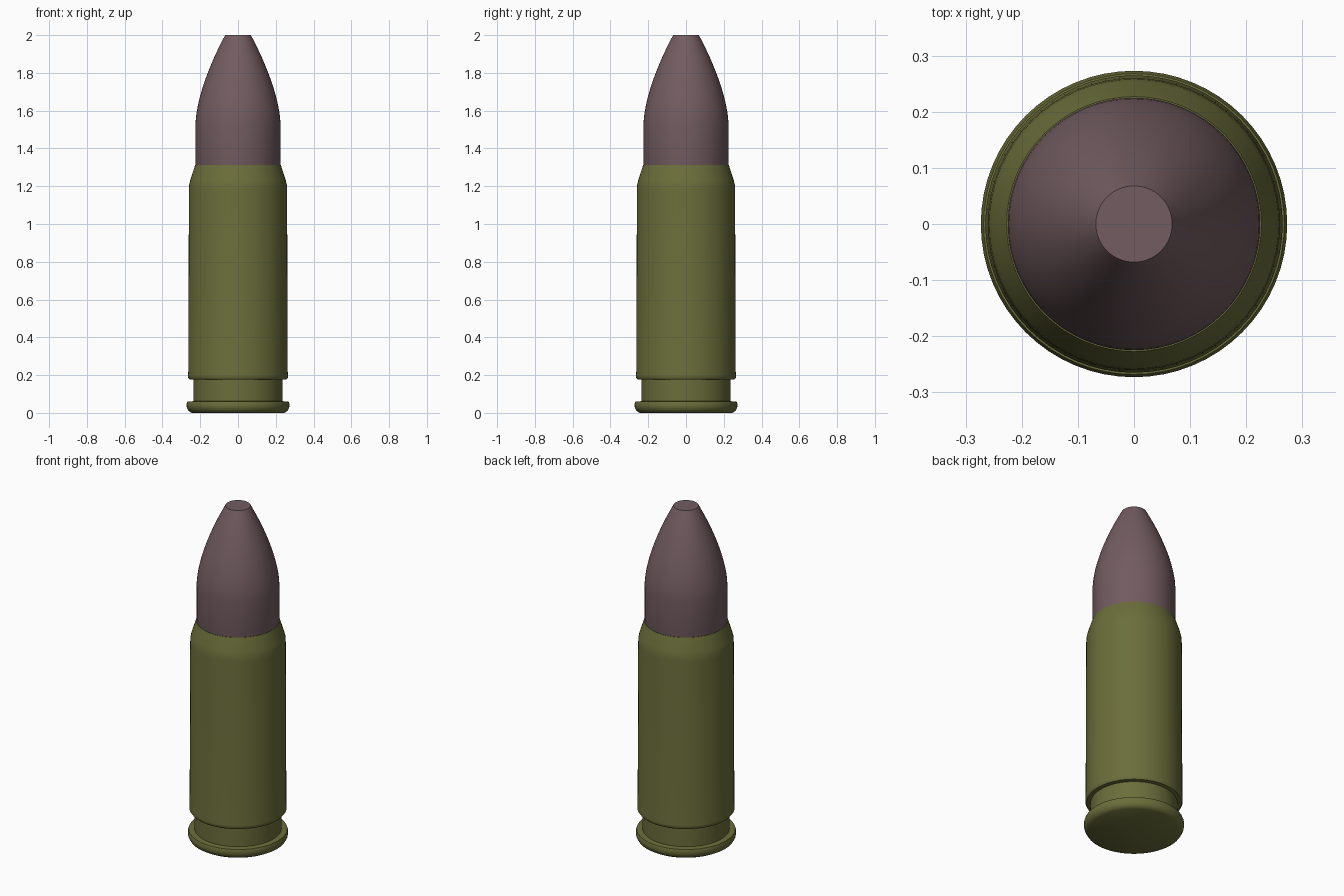
import bpy, bmesh, math

if "Cube" in bpy.data.objects:
    bpy.data.objects.remove(bpy.data.objects["Cube"])

SIDES = 64


def material(name, rgb):
    m = bpy.data.materials.new(name)
    m.diffuse_color = (*rgb, 1)
    m.use_nodes = True
    m.node_tree.nodes["Principled BSDF"].inputs["Base Color"].default_value = m.diffuse_color
    return m


def lathe(name, profile, mat):
    """Revolve (radius, z) points about z and cap both ends."""
    bm = bmesh.new()
    rings = []
    for r, z in profile:
        rings.append([bm.verts.new((r * math.cos(2 * math.pi * i / SIDES),
                                    r * math.sin(2 * math.pi * i / SIDES), z))
                      for i in range(SIDES)])
    for a, b in zip(rings, rings[1:]):
        for i in range(SIDES):
            j = (i + 1) % SIDES
            bm.faces.new((a[i], a[j], b[j], b[i]))
    bm.faces.new(rings[0][::-1])
    bm.faces.new(rings[-1])
    mesh = bpy.data.meshes.new(name)
    bm.to_mesh(mesh)
    bm.free()
    mesh.materials.append(mat)
    ob = bpy.data.objects.new(name, mesh)
    bpy.context.collection.objects.link(ob)
    bpy.context.view_layer.objects.active = ob
    ob.select_set(True)
    bpy.ops.object.shade_smooth_by_angle(angle=math.radians(35))
    ob.select_set(False)
    return ob


olive = material("olive casing", (0.147, 0.155, 0.043))
mauve = material("mauve bullet", (0.17, 0.107, 0.119))

# casing: rounded rim, extractor groove, body, shoulder and mouth
lathe("casing", [
    (0.245, 0.0), (0.262, 0.01), (0.271, 0.027), (0.273, 0.045), (0.268, 0.06),
    (0.236, 0.062), (0.236, 0.176),
    (0.258, 0.178), (0.265, 0.188), (0.265, 0.20), (0.263, 0.22),
    (0.260, 1.18), (0.258, 1.21), (0.252, 1.235), (0.227, 1.312)], olive)

# bullet: seated base, straight shank, curved nose with a flat tip
nose = []
for i in range(17):
    t = i / 16
    nose.append((0.225 - 0.157 * t ** 1.6, 1.53 + 0.47 * t))
lathe("bullet", [(0.215, 1.25), (0.225, 1.30)] + nose, mauve)
